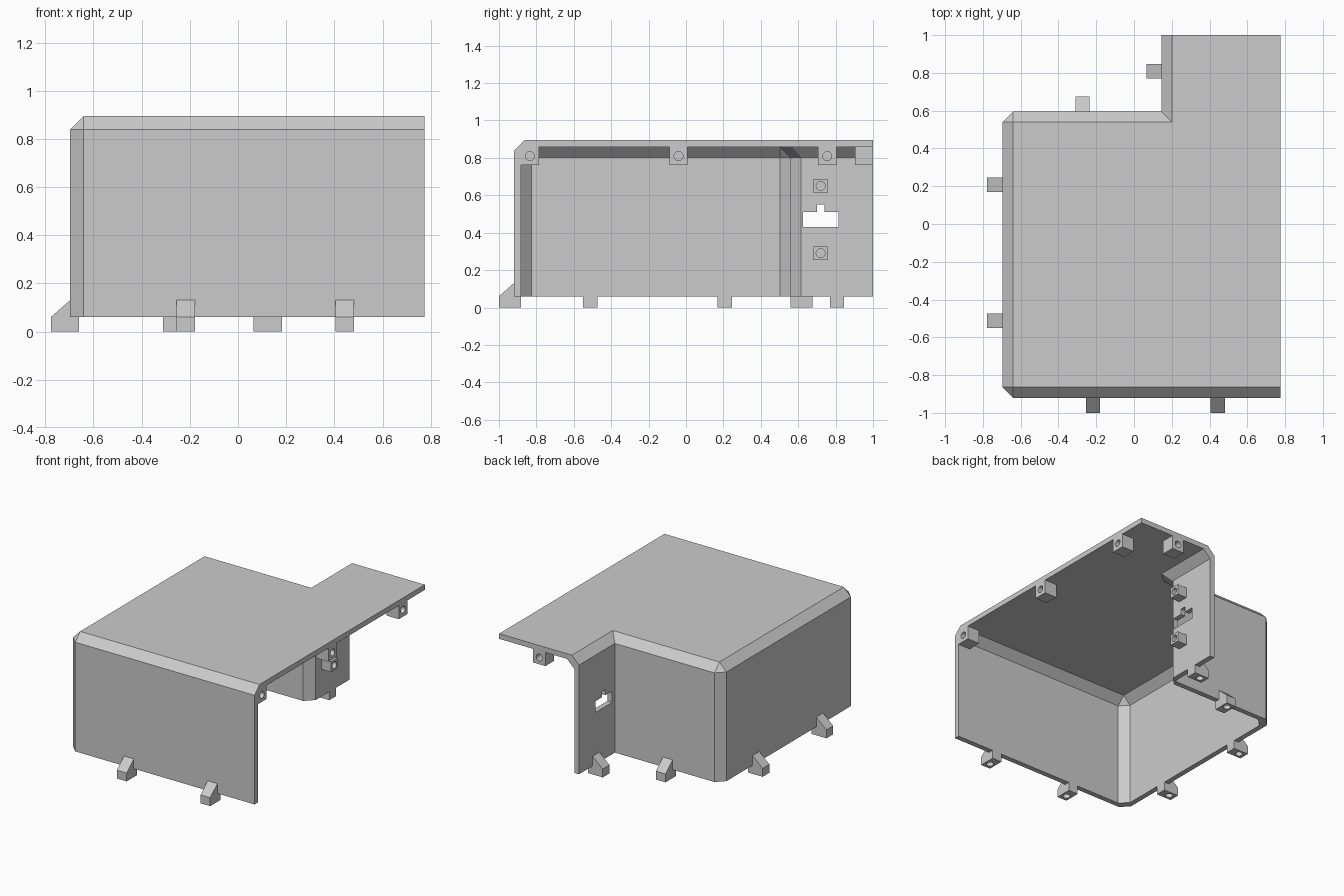
import bpy
import bmesh
from math import pi
from mathutils import Matrix, Vector

cube = bpy.data.objects.get("Cube")
if cube:
    bpy.data.objects.remove(cube)

grey = bpy.data.materials.new("plain grey")
grey.use_nodes = True
colour = (0.6, 0.6, 0.6, 1)
grey.diffuse_color = colour
grey.node_tree.nodes["Principled BSDF"].inputs["Base Color"].default_value = colour

# Main dimensions of the cover
LEFT, RIGHT, FRONT, BACK, END = -0.697, 0.775, -0.92, 0.595, 1.0
STEP, BASE, TOP = 0.145, 0.06, 0.895
WALL, CUT = 0.037, 0.056


def make(name, bm):
    bmesh.ops.remove_doubles(bm, verts=bm.verts, dist=1e-5)
    bmesh.ops.recalc_face_normals(bm, faces=bm.faces)
    mesh = bpy.data.meshes.new(name)
    bm.to_mesh(mesh)
    bm.free()
    mesh.materials.append(grey)
    obj = bpy.data.objects.new(name, mesh)
    bpy.context.collection.objects.link(obj)
    return obj


def loft(name, loops):
    """Join equal-length rings into a closed solid."""
    bm = bmesh.new()
    rings = [[bm.verts.new(p) for p in ring] for ring in loops]
    n = len(rings[0])
    for low, high in zip(rings, rings[1:]):
        for i in range(n):
            j = (i + 1) % n
            bm.faces.new((low[i], low[j], high[j], high[i]))
    bm.faces.new(rings[0])
    bm.faces.new(rings[-1])
    return make(name, bm)


def box(name, low, high):
    low, high = Vector(low), Vector(high)
    bm = bmesh.new()
    bmesh.ops.create_cube(bm, size=1, matrix=Matrix.Translation((low + high) / 2)
                          @ Matrix.Diagonal((*(high - low), 1)))
    return make(name, bm)


def drill(centre, axis, depth, radius=0.024):
    """Round cutter centred on a surface point."""
    bm = bmesh.new()
    turn = Vector((0, 0, 1)).rotation_difference(Vector(axis)).to_matrix().to_4x4()
    bmesh.ops.create_cone(bm, cap_ends=True, segments=24, radius1=radius, radius2=radius,
                          depth=2 * depth, matrix=Matrix.Translation(centre) @ turn)
    return make("cutter", bm)


def cut(obj, *cutters):
    """Subtract the cutters, bake the result and remove the cutters."""
    for c in cutters:
        c.hide_render = True
        mod = obj.modifiers.new("cut", "BOOLEAN")
        mod.operation, mod.solver, mod.object = "DIFFERENCE", "EXACT", c
    graph = bpy.context.evaluated_depsgraph_get()
    mesh = bpy.data.meshes.new_from_object(obj.evaluated_get(graph))
    obj.modifiers.clear()
    obj.data = mesh
    for c in cutters:
        bpy.data.objects.remove(c)


def shell_solid(name, inset, right, end, base, bevel):
    """Stepped block with chamfered top and corner edges."""
    l, f, b, s, t = LEFT + inset, FRONT + inset, BACK - inset, STEP + inset, TOP - inset
    c, k = CUT, 0.414 * bevel
    wall = [(right, f), (l + c, f), (l, f + c), (l, b - c), (l + c, b),
            (s - bevel, b), (s, b + bevel), (s, end), (right, end)]
    roof = [(right, f + c), (l + c, f + c), (l + c, f + c), (l + c, b - c), (l + c, b - c),
            (s + c - bevel - k + k * 0.6, b - c), (s + c, b - c + bevel + k - k * 0.6),
            (s + c, end), (right, end)]
    levels = ((wall, base), (wall, t - c), (roof, t))
    bm = bmesh.new()
    rings = [[bm.verts.new((x, y, z)) for x, y in pts] for pts, z in levels]
    n = len(wall)
    for low, high in zip(rings, rings[1:]):
        for i in range(n):
            j = (i + 1) % n
            bm.faces.new((low[i], low[j], high[j], high[i]))
    bm.faces.new(rings[0])
    bm.faces.new(rings[-1])
    bmesh.ops.remove_doubles(bm, verts=bm.verts, dist=1e-5)
    bmesh.ops.dissolve_degenerate(bm, edges=bm.edges, dist=1e-5)
    return make(name, bm)


# Hollow cover, open below, on the left side and at the back of the extension
cover = shell_solid("cover_shell", 0, RIGHT, END, BASE, 0)
hollow = shell_solid("cutter", WALL, RIGHT + 0.2, END + 0.2, -0.1, 0.058)
slot = box("cutter", (STEP - 0.1, 0.625, 0.43), (STEP + 0.1, 0.815, 0.51))
notch = box("cutter", (STEP - 0.1, 0.7, 0.5), (STEP + 0.1, 0.74, 0.55))
cut(cover, hollow, slot, notch)

# Screw lugs under the roof edge
UNDER, SIZE = TOP - WALL, 0.097
for i, y in enumerate((-0.835, -0.04, 0.755)):
    lug = box(f"side_lug_{i + 1}", (RIGHT - SIZE, y - SIZE / 2, UNDER - SIZE),
              (RIGHT, y + SIZE / 2, UNDER))
    cut(lug, drill((RIGHT, y, UNDER - SIZE / 2), (1, 0, 0), 0.07))
lug = box("end_lug", (0.41, END - SIZE, UNDER - SIZE), (0.41 + SIZE, END, UNDER))
cut(lug, drill((0.41 + SIZE / 2, END, UNDER - SIZE / 2), (0, 1, 0), 0.07))

# Bosses above and below the slot
inner = STEP + WALL
for name, z in (("lower_boss", 0.29), ("upper_boss", 0.65)):
    boss = box(name, (inner, 0.683, z - 0.037), (inner + 0.075, 0.757, z + 0.037))
    cut(boss, drill((inner + 0.075, 0.72, z), (1, 0, 0), 0.06))


# Wedge-topped mounting feet around the lower rim
def foot(name, place, angle):
    side = [(-WALL, 0), (0.08, 0), (0.08, BASE), (0, 0.13), (0, BASE), (-WALL, BASE)]
    obj = loft(name, [[(u, w, z) for u, z in side] for w in (-0.038, 0.038)])
    cut(obj, drill((0.035, 0, 0), (0, 0, 1), 0.05))
    obj.matrix_world = Matrix.Translation((*place, 0)) @ Matrix.Rotation(angle, 4, "Z")


for i, x in enumerate((-0.217, 0.443)):
    foot(f"front_foot_{i + 1}", (x, FRONT), -pi / 2)
for i, y in enumerate((-0.512, 0.207)):
    foot(f"side_foot_{i + 1}", (LEFT, y), pi)
foot("back_foot", (-0.273, BACK), pi / 2)
foot("step_foot", (STEP, 0.808), pi)
